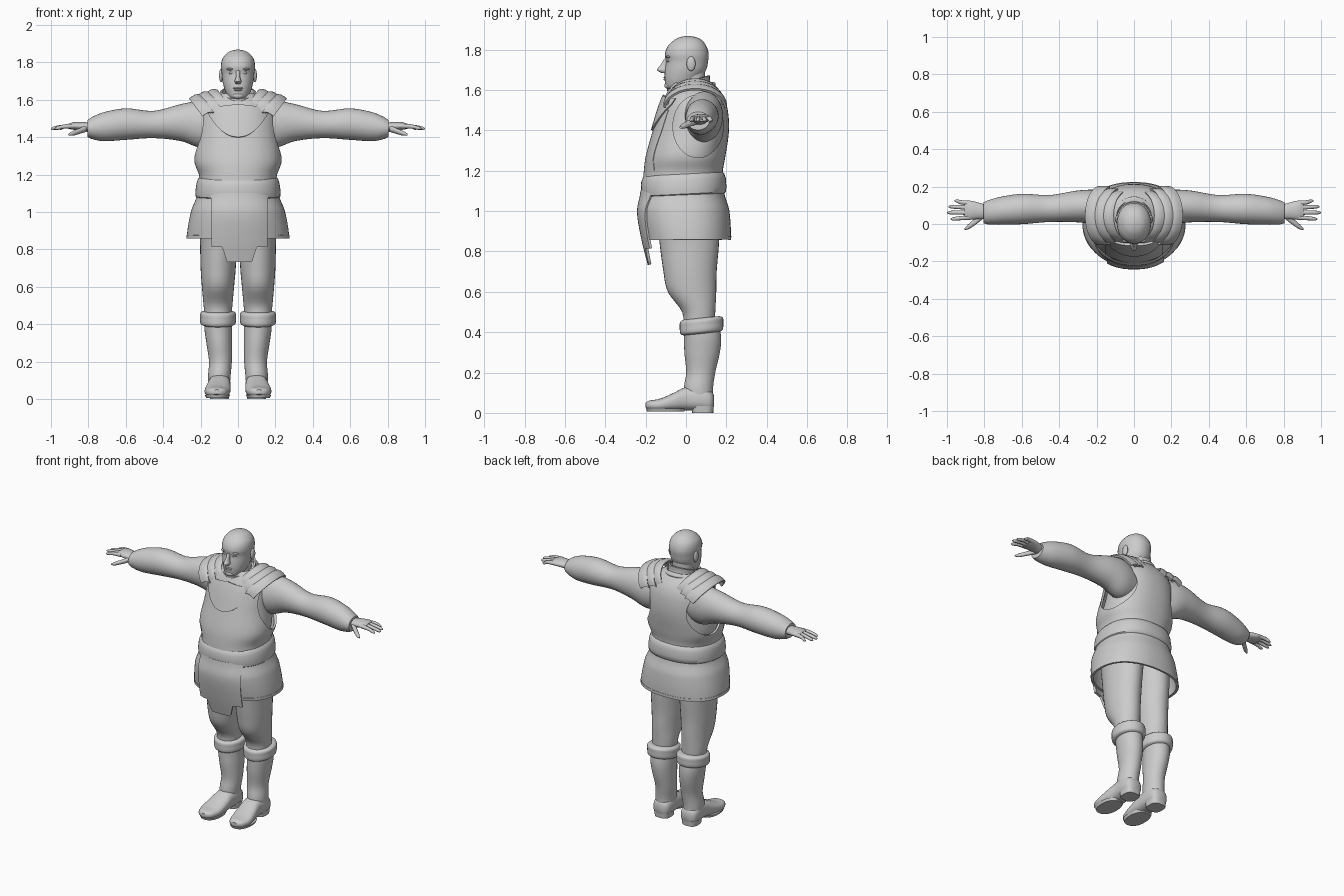
import bpy, bmesh, math
from mathutils import Vector

if "Cube" in bpy.data.objects:
    bpy.data.objects.remove(bpy.data.objects["Cube"])

grey = bpy.data.materials.new("plain grey")
grey.use_nodes = True
grey.diffuse_color = (0.6, 0.6, 0.6, 1)
grey.node_tree.nodes["Principled BSDF"].inputs["Base Color"].default_value = (0.6, 0.6, 0.6, 1)


def sample(keys, p):
    """Smooth interpolation of (position, values...) keys."""
    keys = sorted(keys)
    p = min(max(p, keys[0][0]), keys[-1][0])
    i = max(j for j in range(len(keys) - 1) if keys[j][0] <= p)
    a, b = keys[i], keys[i + 1]
    before, after = keys[max(i - 1, 0)], keys[min(i + 2, len(keys) - 1)]
    h = b[0] - a[0]
    t = (p - a[0]) / h
    out = []
    for k in range(1, len(a)):
        m0 = (b[k] - before[k]) / (b[0] - before[0]) * h
        m1 = (after[k] - a[k]) / (after[0] - a[0]) * h
        out.append((2*t**3 - 3*t*t + 1) * a[k] + (t**3 - 2*t*t + t) * m0
                   + (3*t*t - 2*t**3) * b[k] + (t**3 - t*t) * m1)
    return out


def finish(name, bm, mirror=False, thick=0, cutter=None):
    bmesh.ops.recalc_face_normals(bm, faces=bm.faces)
    mesh = bpy.data.meshes.new(name)
    bm.to_mesh(mesh)
    bm.free()
    mesh.materials.append(grey)
    ob = bpy.data.objects.new(name, mesh)
    bpy.context.collection.objects.link(ob)
    if thick:
        mod = ob.modifiers.new("thickness", 'SOLIDIFY')
        mod.thickness, mod.offset = thick, 0
    if cutter:
        mod = ob.modifiers.new("opening", 'BOOLEAN')
        mod.operation, mod.object, mod.solver = 'DIFFERENCE', cutter, 'EXACT'
    if mirror:
        ob.modifiers.new("mirror", 'MIRROR')
    bpy.ops.object.select_all(action='DESELECT')
    ob.select_set(True)
    bpy.context.view_layer.objects.active = ob
    for mod in list(ob.modifiers):
        bpy.ops.object.modifier_apply(modifier=mod.name)
    bpy.ops.object.shade_smooth_by_angle(angle=math.radians(42))
    return ob


def grid(name, rows, wrap=False, cap=False, **kw):
    """Quad surface through rows of points."""
    bm = bmesh.new()
    vs = [[bm.verts.new(p) for p in row] for row in rows]
    n = len(rows[0])
    for r0, r1 in zip(vs, vs[1:]):
        for j in range(n if wrap else n - 1):
            k = (j + 1) % n
            bm.faces.new((r0[j], r0[k], r1[k], r1[j]))
    if cap:
        bm.faces.new(vs[0][::-1])
        bm.faces.new(vs[-1])
    return finish(name, bm, **kw)


def oval(a, b, ra, rb, power=2, count=32):
    pts = []
    for j in range(count):
        t = math.tau * j / count
        c, s = math.cos(t), math.sin(t)
        pts.append((a + ra * math.copysign(abs(c) ** (2 / power), c),
                    b + rb * math.copysign(abs(s) ** (2 / power), s)))
    return pts


def loft(name, axis, keys, power=2, steps=24, count=32, cap=True, tilt=0, **kw):
    """Oval sections (position, centre a, centre b, radius a, radius b) along an axis."""
    lo, hi = min(keys)[0], max(keys)[0]
    rows = []
    for i in range(steps + 1):
        p = lo + (hi - lo) * i / steps
        ring = oval(*sample(keys, p), power, count)
        place = {'x': lambda a, b: (p, a, b), 'y': lambda a, b: (a, p, b),
                 'z': lambda a, b: (a, b, p + tilt * b)}[axis]
        rows.append([place(a, b) for a, b in ring])
    return grid(name, rows, wrap=True, cap=cap, **kw)


def blob(name, loc, size, mirror=False):
    bm = bmesh.new()
    bmesh.ops.create_uvsphere(bm, u_segments=20, v_segments=12, radius=1)
    for v in bm.verts:
        v.co = Vector(loc) + Vector([c * s for c, s in zip(v.co, size)])
    return finish(name, bm, mirror)


# Torso profile: height, half width, front, back
BODY = [(0.72, .26, -.165, .2), (0.86, .267, -.2, .215), (1.0, .245, -.222, .208),
        (1.08, .215, -.207, .185), (1.19, .2, -.198, .175), (1.27, .226, -.188, .188),
        (1.4, .212, -.152, .206), (1.5, .2, -.122, .2), (1.56, .18, -.1, .18),
        (1.6, .13, -.08, .15), (1.63, .09, -.065, .12)]
POWER = 2.3


def body_ring(z, off=0, lift=0):
    w, f, b = sample(BODY, z)
    return [(x, y, z + lift * y) for x, y in
            oval(0, (f + b) / 2, w + off, (b - f) / 2 + off, POWER, 64)]


def body_band(name, lo, hi, off=0, steps=30, **kw):
    rows = [body_ring(lo + (hi - lo) * i / steps, off) for i in range(steps + 1)]
    return grid(name, rows, wrap=True, **kw)


def front_plate(name, x0, x1, low, high, off, thick):
    """Plate lying on the front of the torso between two edge functions of x."""
    rows = []
    for i in range(49):
        x = x0 + (x1 - x0) * i / 48
        row = []
        for j in range(15):
            z = low(x) + (high(x) - low(x)) * j / 14
            w, f, b = sample(BODY, z)
            bulge = max(0, 1 - abs(x / w) ** POWER) ** (1 / POWER)
            row.append((x, (f + b) / 2 - ((b - f) / 2 + off) * bulge, z))
        rows.append(row)
    return grid(name, rows, thick=thick)


# Clothing on the torso
body_band("shirt", 1.1, 1.6, -.02, cap=True)
cutter = loft("armhole_cutter", 'x', [(-.5, .06, 1.42, .125, .155), (.5, .06, 1.42, .125, .155)],
              steps=1, count=48)
cutter.hide_render = True
body_band("vest", 1.1, 1.63, 0, thick=.014, cutter=cutter)
bpy.data.objects.remove(cutter)
body_band("tunic_skirt", .86, 1.12, 0, thick=.014)
body_band("skirt_hem", .858, .876, .005, steps=3, thick=.008)
belt = [(1.075, 0), (1.085, .013), (1.11, .02), (1.155, .021), (1.178, .014), (1.19, 0)]
grid("belt", [body_ring(z, o, .05) for z, o in belt], wrap=True, cap=True)
front_plate("vest_front_panel", -.15, .15, lambda x: 1.16, lambda x: 1.5, .006, .012)
front_plate("chest_collar_plate", -.16, .16, lambda x: 1.4 + .13 * (abs(x) / .16) ** 2.2,
            lambda x: 1.575 - .02 * abs(x) / .16, .015, .014)


def tab_edge(x):
    d = abs(x - .008)
    return .735 if d < .066 else min(.815, .735 + (d - .066) * 3.2)


front_plate("front_tab", -.14, .156, tab_edge, lambda x: 1.1, .014, .014)

# Layered shoulder pads, each strip arching from chest to back
for k, (px, pz) in enumerate([(.258, 1.603), (.215, 1.618), (.172, 1.63)]):
    rows = []
    for i in range(25):
        a = math.radians(-85 + 170 * i / 24)
        drop = 1 - math.cos(a)
        rows.append([(px - .075 * drop - .062 * w, .045 + (.152 - .012 * k) * math.sin(a),
                      pz - .1 * drop + .022 * math.sin(w * 2.2)) for w in (0, .25, .5, .75, 1)])
    grid("shoulder_pad_" + "outer middle inner".split()[k], rows, thick=.012, mirror=True)

# Collar rolls and neck
loft("neck", 'z', [(1.52, 0, .045, .075, .08), (1.6, 0, .03, .066, .068), (1.7, 0, .025, .064, .07)],
     steps=10)
loft("collar", 'z', [(1.575, 0, .022, .098, .11), (1.6, 0, .015, .088, .1), (1.635, 0, .012, .092, .1)],
     steps=10, cap=False, tilt=.33, thick=.012)
loft("collar_roll", 'z', [(1.565, 0, .025, .085, .1), (1.572, 0, .025, .106, .12),
     (1.59, 0, .022, .108, .12), (1.6, 0, .02, .09, .1)], steps=10, tilt=.33)

# Head
skull = [(1.602, -.08, -.01, .03), (1.613, -.098, .03, .05), (1.64, -.104, .055, .066),
         (1.67, -.106, .08, .076), (1.7, -.104, .1, .083), (1.74, -.1, .109, .087),
         (1.78, -.104, .112, .091), (1.82, -.088, .1, .083), (1.85, -.055, .075, .058),
         (1.862, -.03, .05, .036), (1.868, -.003, .02, .01)]
loft("head", 'z', [(z, 0, (f + b) / 2, w, (b - f) / 2) for z, f, b, w in skull], power=2.1, steps=48)
loft("nose", 'z', [(1.685, 0, -.106, .012, .016), (1.698, 0, -.114, .018, .03),
     (1.72, 0, -.107, .012, .022), (1.757, 0, -.096, .01, .01)], steps=12, count=16)
blob("ears", (.09, .025, 1.73), (.011, .022, .036), True)
blob("brows", (.036, -.087, 1.764), (.026, .013, .007), True)
blob("eyes", (.034, -.086, 1.744), (.015, .01, .007), True)
blob("upper_lip", (0, -.1, 1.662), (.027, .012, .005))
blob("lower_lip", (0, -.1, 1.652), (.022, .012, .006))
blob("chin", (0, -.088, 1.622), (.03, .019, .017))

# Sleeves and hands
loft("sleeves", 'x', [(.1, .07, 1.46, .09, .11), (.2, .09, 1.468, .092, .125),
     (.3, .094, 1.478, .085, .1), (.45, .083, 1.468, .072, .073), (.6, .08, 1.47, .081, .084),
     (.72, .07, 1.456, .074, .077), (.78, .062, 1.449, .064, .059), (.805, .06, 1.447, .056, .045)],
     steps=36, mirror=True)
loft("palms", 'x', [(.78, .062, 1.45, .036, .026), (.83, .07, 1.457, .044, .024),
     (.88, .075, 1.46, .05, .02), (.905, .075, 1.458, .045, .014)], steps=12, mirror=True)
for name, y, spread, tip in [("index", .035, -.008, .98), ("middle", .061, .0, 1.0),
                             ("ring", .087, .006, .992), ("little", .111, .012, .96)]:
    loft(name + "_fingers", 'x', [(.875, y, 1.46, .013, .013), (.93, y + spread / 2, 1.457, .011, .011),
         (tip - .012, y + spread, 1.448, .009, .009), (tip, y + spread, 1.446, .003, .003)],
         steps=12, count=12, mirror=True)
loft("thumbs", 'x', [(.81, .045, 1.447, .02, .018), (.85, .012, 1.432, .018, .015),
     (.885, -.014, 1.42, .014, .012), (.905, -.027, 1.415, .005, .005)], steps=12, count=12, mirror=True)

# Trousers
loft("trouser_legs", 'z', [(.43, .107, .065, .07, .078), (.5, .107, .063, .077, .082),
     (.6, .107, .03, .086, .12), (.7, .106, .02, .094, .132), (.85, .104, .016, .1, .148),
     (.98, .1, .01, .115, .155)], steps=24, mirror=True)

# Boots
loft("boot_shafts", 'z', [(.04, .1, .07, .055, .065), (.12, .1, .062, .06, .072),
     (.2, .094, .073, .061, .072), (.3, .1, .08, .069, .088), (.37, .105, .082, .074, .092),
     (.45, .107, .075, .076, .088)], steps=24, mirror=True)
loft("boot_cuffs", 'z', [(.385, .107, .076, .075, .088), (.393, .107, .077, .092, .104),
     (.43, .107, .077, .096, .108), (.455, .107, .077, .093, .105), (.463, .107, .077, .075, .09)],
     steps=16, tilt=.1, mirror=True)
loft("boot_feet", 'y', [(-.2, .113, .038, .02, .012), (-.185, .113, .038, .045, .022),
     (-.13, .112, .04, .066, .03), (-.06, .105, .055, .066, .045), (0, .1, .07, .06, .058),
     (.08, .1, .07, .06, .06), (.125, .1, .06, .05, .05), (.138, .1, .06, .03, .03)],
     power=2.5, steps=28, mirror=True)
loft("boot_soles", 'z', [(.006, .11, -.1, .06, .092), (.022, .11, -.1, .067, .098)],
     power=2.3, steps=2, mirror=True)
loft("boot_heels", 'z', [(0, .1, .083, .05, .052), (.035, .1, .083, .055, .055)],
     power=3, steps=2, mirror=True)
